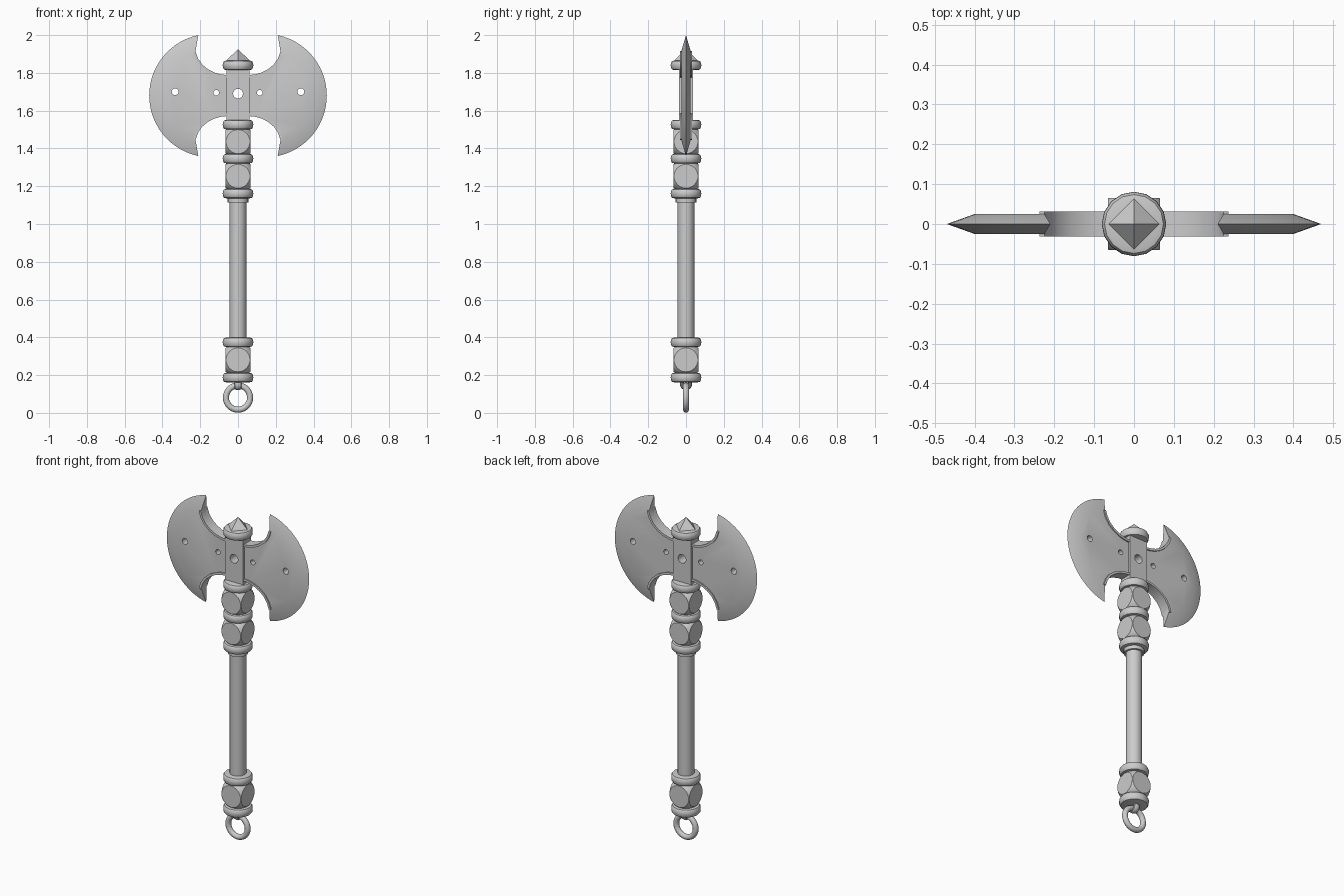
import bpy, bmesh, math
from mathutils import Vector, Matrix

if "Cube" in bpy.data.objects:
    bpy.data.objects.remove(bpy.data.objects["Cube"])

ZC = 1.68  # height of the blade's mirror line


def finish(name, bm, smooth=True):
    bmesh.ops.recalc_face_normals(bm, faces=bm.faces[:])
    me = bpy.data.meshes.new(name)
    bm.to_mesh(me)
    bm.free()
    ob = bpy.data.objects.new(name, me)
    bpy.context.collection.objects.link(ob)
    if smooth:
        bpy.ops.object.select_all(action='DESELECT')
        ob.select_set(True)
        bpy.context.view_layer.objects.active = ob
        bpy.ops.object.shade_smooth_by_angle(angle=math.radians(35))
    return ob


def lathe(name, profile, n=16):
    bm = bmesh.new()
    rings = [[bm.verts.new((r * math.cos(2 * math.pi * i / n), r * math.sin(2 * math.pi * i / n), z))
              for i in range(n)] for r, z in profile]
    for a, b in zip(rings, rings[1:]):
        for i in range(n):
            j = (i + 1) % n
            bm.faces.new((a[i], a[j], b[j], b[i]))
    bm.faces.new(rings[0])
    bm.faces.new(rings[-1])
    return finish(name, bm)


def ring(name, z, major, minor, axis, stretch=1.0, n=28, m=12):
    bm = bmesh.new()
    rows = []
    for i in range(n):
        a = 2 * math.pi * i / n
        row = []
        for j in range(m):
            b = 2 * math.pi * j / m
            r = major + minor * math.cos(b)
            u, w, t = r * math.cos(a), r * math.sin(a), minor * stretch * math.sin(b)
            row.append(bm.verts.new((u, t, z + w) if axis == 'Y' else (t, u, z + w)))
        rows.append(row)
    for i in range(n):
        for j in range(m):
            p, q, k = rows[i], rows[(i + 1) % n], (j + 1) % m
            bm.faces.new((p[j], q[j], q[k], p[k]))
    return finish(name, bm)


def arc(x0, h, x1, n=28):
    # circular arc from (x0, +h) through (x1, 0) to (x0, -h)
    s = x1 - x0
    r = (s * s + h * h) / (2 * s)
    a = math.atan2(h, x0 - (x1 - r))
    return [(x1 - r + r * math.cos(a - 2 * a * i / n), r * math.sin(a - 2 * a * i / n)) for i in range(n + 1)]


def add_mod(ob, kind, **settings):
    m = ob.modifiers.new(kind.title(), kind)
    for k, v in settings.items():
        setattr(m, k, v)
    bpy.context.view_layer.objects.active = ob
    bpy.ops.object.modifier_apply(modifier=m.name)


# Shaft and its small collar
lathe("shaft", [(0.045, 0.3), (0.045, 1.5)], 12)
lathe("shaft_collar", [(0.056, 1.115), (0.056, 1.16)], 16)

# Rounded bands
for i, z in enumerate((0.187, 0.374, 1.161, 1.346, 1.526, 1.84)):
    prof = [(0.062, -0.025), (0.074, -0.022), (0.080, -0.012), (0.081, 0),
            (0.080, 0.012), (0.074, 0.022), (0.062, 0.025)]
    lathe(f"band_{i}", [(r, z + d) for r, d in prof])

# Balls with four flat sides between the bands
for i, z in enumerate((0.281, 1.253, 1.436)):
    bm = bmesh.new()
    bmesh.ops.create_uvsphere(bm, u_segments=32, v_segments=20, radius=0.091)
    for d in ((1, 0, 0), (-1, 0, 0), (0, 1, 0), (0, -1, 0)):
        d = Vector(d)
        res = bmesh.ops.bisect_plane(bm, geom=bm.verts[:] + bm.edges[:] + bm.faces[:], dist=1e-5,
                                     plane_co=d * 0.065, plane_no=d, clear_outer=True)
        cut = [e for e in res['geom_cut'] if isinstance(e, bmesh.types.BMEdge)]
        bmesh.ops.contextual_create(bm, geom=cut)
    bmesh.ops.translate(bm, vec=(0, 0, z), verts=bm.verts[:])
    finish(f"faceted_ball_{i}", bm)

# Four-sided point on top
bm = bmesh.new()
bmesh.ops.create_cone(bm, cap_ends=True, segments=4, radius1=0.065, radius2=0, depth=0.062,
                      matrix=Matrix.Translation((0, 0, 1.894)))
finish("top_point", bm, False)

# Hanging ring and its link
ring("hanging_ring", 0.081, 0.064, 0.016, 'Y')
ring("ring_link", 0.152, 0.022, 0.010, 'X', 1.9)

# Hole cutters
bm = bmesh.new()
for x, z, r in ((0, 1.69, 0.026), (0.115, 1.695, 0.015), (0.333, 1.70, 0.018)):
    bmesh.ops.create_cone(bm, cap_ends=True, segments=20, radius1=r, radius2=r, depth=0.3,
                          matrix=Matrix.Translation((x, 0, z)) @ Matrix.Rotation(math.pi / 2, 4, 'X'))
cutter = finish("hole_cutter", bm, False)
cutter.hide_render = True

# Head block
bm = bmesh.new()
bmesh.ops.create_cube(bm, size=1)
for v in bm.verts:
    v.co = Vector((v.co.x * 0.12, v.co.y * 0.076, 1.68 + v.co.z * 0.28))
block = finish("head_block", bm)
add_mod(block, 'BOOLEAN', operation='DIFFERENCE', object=cutter, solver='EXACT')

# Blade: flat body with a ground edge
concave = [(0.05, 0.108), (0.09, 0.112), (0.125, 0.122), (0.16, 0.14), (0.19, 0.165),
           (0.212, 0.197), (0.225, 0.235)]
bevel, edge = arc(0.225, 0.235, 0.40), arc(0.21, 0.32, 0.47)
outline = concave[:-1] + bevel + [(x, -z) for x, z in concave[-2::-1]]
bm = bmesh.new()
T = 0.025
front = [bm.verts.new((x, -T, ZC + z)) for x, z in outline]
back = [bm.verts.new((x, T, ZC + z)) for x, z in outline]
sharp = [bm.verts.new((x, 0, ZC + z)) for x, z in edge]
bm.faces.new(front)
bm.faces.new(back)
k, n = len(concave) - 1, len(outline)
last = k + len(bevel) - 1
for i in range(n):
    j = (i + 1) % n
    if k <= i < last:
        for side in (front, back):
            bm.faces.new((side[i], side[j], sharp[j - k], sharp[i - k]))
    else:
        bm.faces.new((front[i], front[j], back[j], back[i]))
bm.faces.new((front[k], back[k], sharp[0]))
bm.faces.new((front[last], back[last], sharp[-1]))
blade = finish("blades", bm)
add_mod(blade, 'BOOLEAN', operation='DIFFERENCE', object=cutter, solver='EXACT')
add_mod(blade, 'MIRROR', use_clip=False, use_mirror_merge=False)
bpy.data.objects.remove(cutter)

# Raised rims along the concave edges
bm = bmesh.new()
for s in (1, -1):
    rows = []
    for i, p in enumerate(concave):
        a, b = concave[max(i - 1, 0)], concave[min(i + 1, len(concave) - 1)]
        t = (Vector(b) - Vector(a)).normalized()
        q = Vector(p) + Vector((t.y, -t.x)) * 0.013
        rows.append([bm.verts.new((x, y, ZC + s * z)) for x, z, y in
                     ((p[0], p[1], -0.032), (q.x, q.y, -0.032), (q.x, q.y, 0.032), (p[0], p[1], 0.032))])
    for a, b in zip(rows, rows[1:]):
        for j in range(4):
            bm.faces.new((a[j], a[(j + 1) % 4], b[(j + 1) % 4], b[j]))
    bm.faces.new(rows[0])
    bm.faces.new(rows[-1])
rim = finish("blade_rims", bm)
add_mod(rim, 'MIRROR', use_mirror_merge=False)
